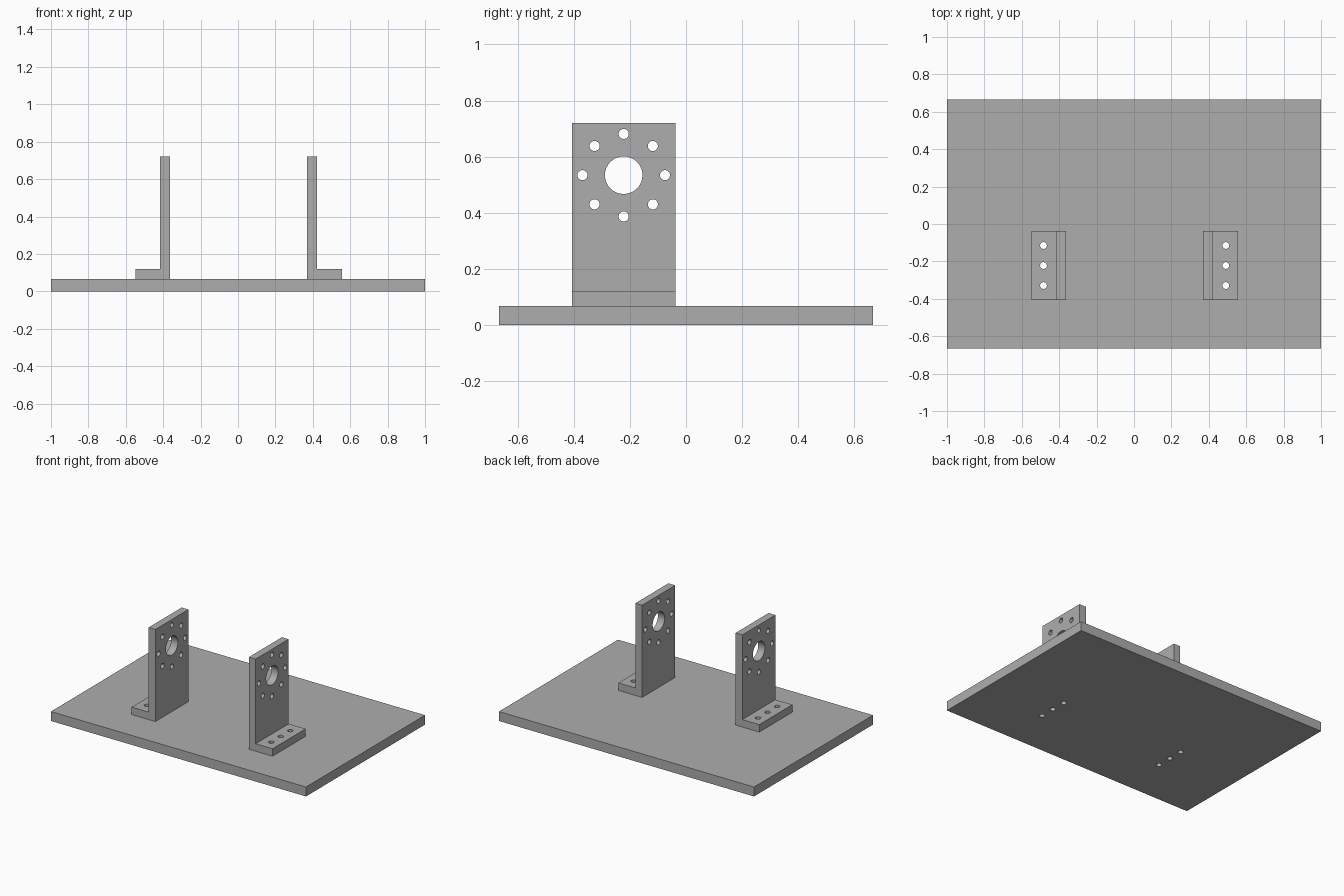
import bpy, bmesh
from math import radians, sin, cos, tau
from mathutils import Matrix, Vector

cube = bpy.data.objects.get("Cube")
if cube:
    bpy.data.objects.remove(cube, do_unlink=True)

grey = bpy.data.materials.new("plain grey")
grey.use_nodes = True
COLOR = (0.42, 0.42, 0.42, 1)
grey.diffuse_color = COLOR
grey.node_tree.nodes["Principled BSDF"].inputs["Base Color"].default_value = COLOR

BASE_TOP, FOOT_TOP, TOP = 0.067, 0.12, 0.72
HALF_DEPTH, MID_Y, WALL, FOOT = 0.185, -0.222, 0.053, 0.186
FOOT_HOLE_X, PITCH, HOLE_R = 0.121, 0.107, 0.018
BORE_Z, BORE_R, BOLT_R = 0.534, 0.067, 0.147


def new_object(name, bm):
    bmesh.ops.recalc_face_normals(bm, faces=bm.faces)
    mesh = bpy.data.meshes.new(name)
    bm.to_mesh(mesh)
    bm.free()
    obj = bpy.data.objects.new(name, mesh)
    bpy.context.collection.objects.link(obj)
    mesh.materials.append(grey)
    return obj


def add_pin(bm, centre, radius, axis):
    turn = Vector((0, 0, 1)).rotation_difference(Vector(axis)).to_matrix().to_4x4()
    bmesh.ops.create_cone(bm, cap_ends=True, segments=32, radius1=radius,
                          radius2=radius, depth=0.3,
                          matrix=Matrix.Translation(centre) @ turn)


def add_foot_pins(bm, inner_x, side):
    for i in (-1, 0, 1):
        add_pin(bm, (inner_x + side * FOOT_HOLE_X, MID_Y + i * PITCH, BASE_TOP),
                HOLE_R, (0, 0, 1))


def drill(obj, pins):
    """Cut the pins out of the part, then discard them."""
    cutter = new_object("hole_cutter", pins)
    cutter.hide_render = True
    mod = obj.modifiers.new("holes", 'BOOLEAN')
    mod.operation, mod.solver, mod.object = 'DIFFERENCE', 'EXACT', cutter
    bpy.ops.object.select_all(action='DESELECT')
    bpy.context.view_layer.objects.active = obj
    obj.select_set(True)
    bpy.ops.object.modifier_apply(modifier=mod.name)
    bpy.data.objects.remove(cutter, do_unlink=True)
    bpy.ops.object.shade_smooth_by_angle(angle=radians(30))


# Inner face and outward direction of each bracket
brackets = {"left_bracket": (0.37, 1), "right_bracket": (-0.363, -1)}

# Base plate with matching bolt holes
bm = bmesh.new()
bmesh.ops.create_cube(bm, size=1, matrix=Matrix.Translation((0, 0, BASE_TOP / 2))
                      @ Matrix.Diagonal((2, 1.333, BASE_TOP, 1)))
base = new_object("base_plate", bm)
pins = bmesh.new()
for inner_x, side in brackets.values():
    add_foot_pins(pins, inner_x, side)
drill(base, pins)

# L-shaped brackets: profile extruded along y
profile = [(0, BASE_TOP), (FOOT, BASE_TOP), (FOOT, FOOT_TOP),
           (WALL, FOOT_TOP), (WALL, TOP), (0, TOP)]
for name, (inner_x, side) in brackets.items():
    bm = bmesh.new()
    face = bm.faces.new([bm.verts.new((inner_x + side * x, MID_Y - HALF_DEPTH, z))
                         for x, z in profile])
    result = bmesh.ops.extrude_face_region(bm, geom=[face])
    moved = [v for v in result["geom"] if isinstance(v, bmesh.types.BMVert)]
    bmesh.ops.translate(bm, verts=moved, vec=(0, 2 * HALF_DEPTH, 0))
    bracket = new_object(name, bm)

    # Central bore, ring of eight bolt holes and foot holes
    pins = bmesh.new()
    add_foot_pins(pins, inner_x, side)
    add_pin(pins, (inner_x, MID_Y, BORE_Z), BORE_R, (1, 0, 0))
    for i in range(8):
        a = tau * i / 8
        add_pin(pins, (inner_x, MID_Y + BOLT_R * cos(a), BORE_Z + BOLT_R * sin(a)),
                HOLE_R, (1, 0, 0))
    drill(bracket, pins)
